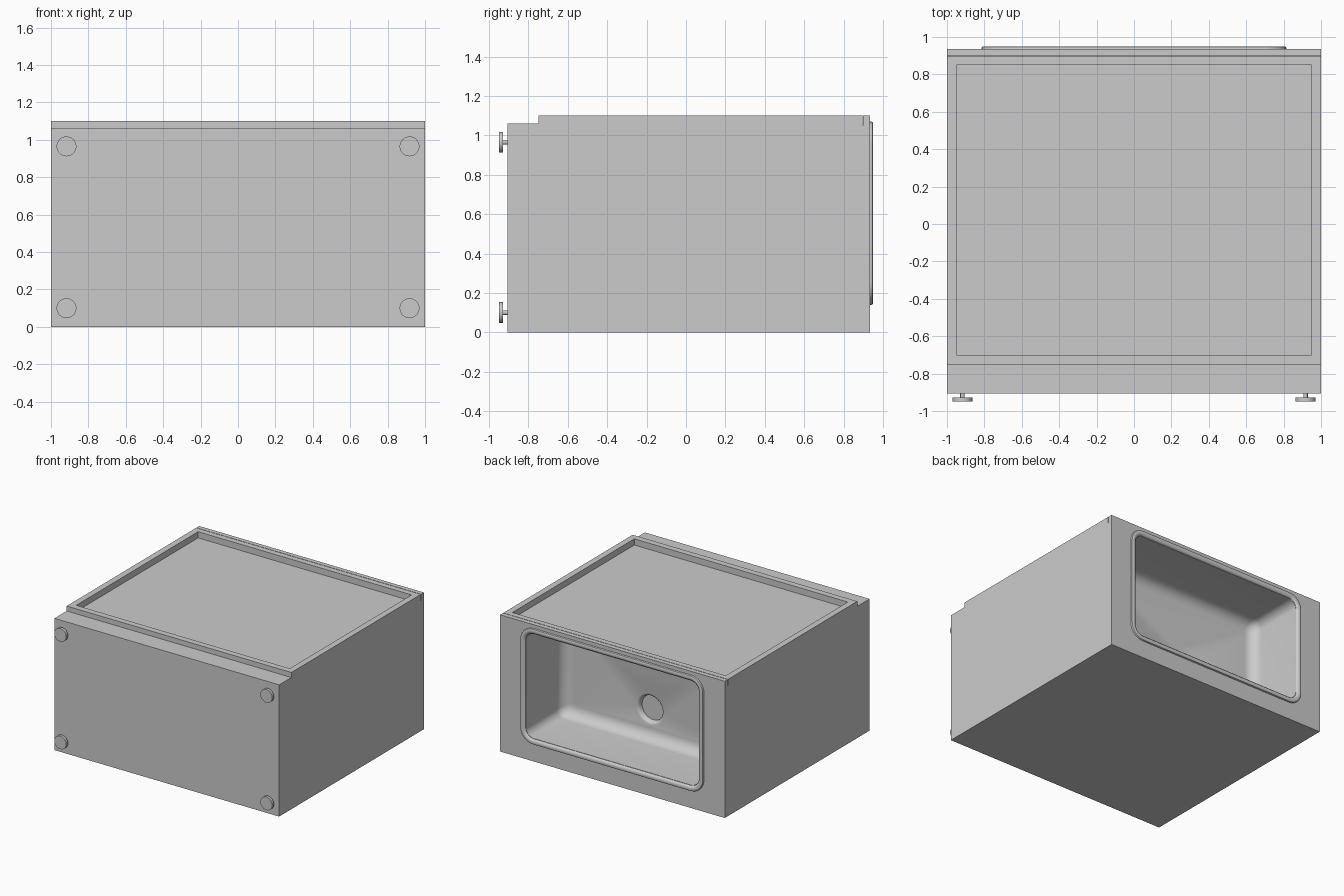
import bpy, bmesh, math
from mathutils import Matrix

if "Cube" in bpy.data.objects:
    bpy.data.objects.remove(bpy.data.objects["Cube"])


def make_object(name, bm, smooth=True):
    bmesh.ops.recalc_face_normals(bm, faces=bm.faces[:])
    mesh = bpy.data.meshes.new(name)
    bm.to_mesh(mesh)
    bm.free()
    ob = bpy.data.objects.new(name, mesh)
    bpy.context.collection.objects.link(ob)
    if smooth:
        smooth_shade(ob)
    return ob


def smooth_shade(ob):
    bpy.ops.object.select_all(action='DESELECT')
    ob.select_set(True)
    bpy.context.view_layer.objects.active = ob
    bpy.ops.object.shade_smooth_by_angle(angle=math.radians(35))


def rounded_rect(inset, y, radius, cz=0.605, hx=0.815, hz=0.465, seg=8):
    """36-point rounded rectangle in the XZ plane, inset from the rim outline."""
    hx, hz, pts = hx - inset, hz - inset, []
    for q, (sx, sz) in enumerate([(1, 1), (-1, 1), (-1, -1), (1, -1)]):
        for i in range(seg + 1):
            a = math.pi / 2 * (q + i / seg)
            pts.append((sx * (hx - radius) + radius * math.cos(a), y,
                        cz + sz * (hz - radius) + radius * math.sin(a)))
    return pts


def circle(r, y, cz, n=36):
    return [(r * math.cos(2 * math.pi * (i + 0.5) / n), y,
             cz + r * math.sin(2 * math.pi * (i + 0.5) / n)) for i in range(n)]


def loft(rings, capped=False, closed=False):
    bm = bmesh.new()
    loops = [[bm.verts.new(p) for p in ring] for ring in rings]
    n = len(loops[0])
    pairs = list(zip(loops, loops[1:])) + ([(loops[-1], loops[0])] if closed else [])
    for a, b in pairs:
        for i in range(n):
            j = (i + 1) % n
            bm.faces.new((a[i], a[j], b[j], b[i]))
    if capped:
        bm.faces.new(loops[0])
        bm.faces.new(loops[-1])
    return bm


def cut(ob, cutter):
    cutter.hide_render = True
    mod = ob.modifiers.new("cut", 'BOOLEAN')
    mod.operation = 'DIFFERENCE'
    mod.solver = 'EXACT'
    mod.object = cutter
    bpy.context.view_layer.objects.active = ob
    bpy.ops.object.modifier_apply(modifier=mod.name)
    bpy.data.objects.remove(cutter)


# Cabinet: side profile with the front step and the thin slit, extruded in x
profile = [(-0.905, 0), (0.935, 0), (0.935, 1.10), (0.899, 1.10), (0.899, 1.05),
           (0.895, 1.05), (0.895, 1.10), (-0.75, 1.10), (-0.75, 1.06), (-0.905, 1.06)]
cabinet = make_object("cabinet", loft(
    [[(x, y, z) for y, z in profile] for x in (-1, 1)], capped=True), False)

# Recessed door panel
bm = bmesh.new()
bmesh.ops.create_cube(bm, size=1, matrix=Matrix.Translation((0, 0.075, 1.15))
                      @ Matrix.Diagonal((1.9, 1.55, 0.2, 1)))
cut(cabinet, make_object("panel_cutter", bm, False))

# Basin with rounded floor edge and a softly sunk drain
floor, fillet, wall = 0.455, 0.09, 0.045
rings = [rounded_rect(wall, 1.0, 0.07)]
for i in range(9):
    a = math.pi / 2 * i / 8
    rings.append(rounded_rect(wall + fillet * (1 - math.cos(a)),
                              floor + fillet * (1 - math.sin(a)),
                              0.07 - 0.05 * (1 - math.cos(a))))
for r, d in [(0.125, 0), (0.115, 0.003), (0.107, 0.01), (0.102, 0.02), (0.10, 0.04)]:
    rings.append(circle(r, floor - d, 0.425))
cut(cabinet, make_object("basin_cutter", loft(rings, capped=True), False))
smooth_shade(cabinet)

# Raised lip around the basin
lip = [(0, 0.930), (0, 0.941), (0.003, 0.947), (0.009, 0.950), (0.024, 0.950),
       (0.032, 0.947), (0.039, 0.941), (0.045, 0.930)]
make_object("basin_rim", loft([rounded_rect(i, y, 0.115 - i) for i, y in lip], closed=True))

# Four disc feet on short stems
for x in (-0.917, 0.917):
    for z in (0.10, 0.965):
        bm = bmesh.new()
        for r, y0, y1 in [(0.053, -0.95, -0.928), (0.012, -0.93, -0.90)]:
            bmesh.ops.create_cone(
                bm, cap_ends=True, segments=32, radius1=r, radius2=r, depth=y1 - y0,
                matrix=Matrix.Translation((x, (y0 + y1) / 2, z))
                @ Matrix.Rotation(math.pi / 2, 4, 'X'))
        make_object(f"{'left' if x < 0 else 'right'}_{'lower' if z < 0.5 else 'upper'}_foot", bm)
